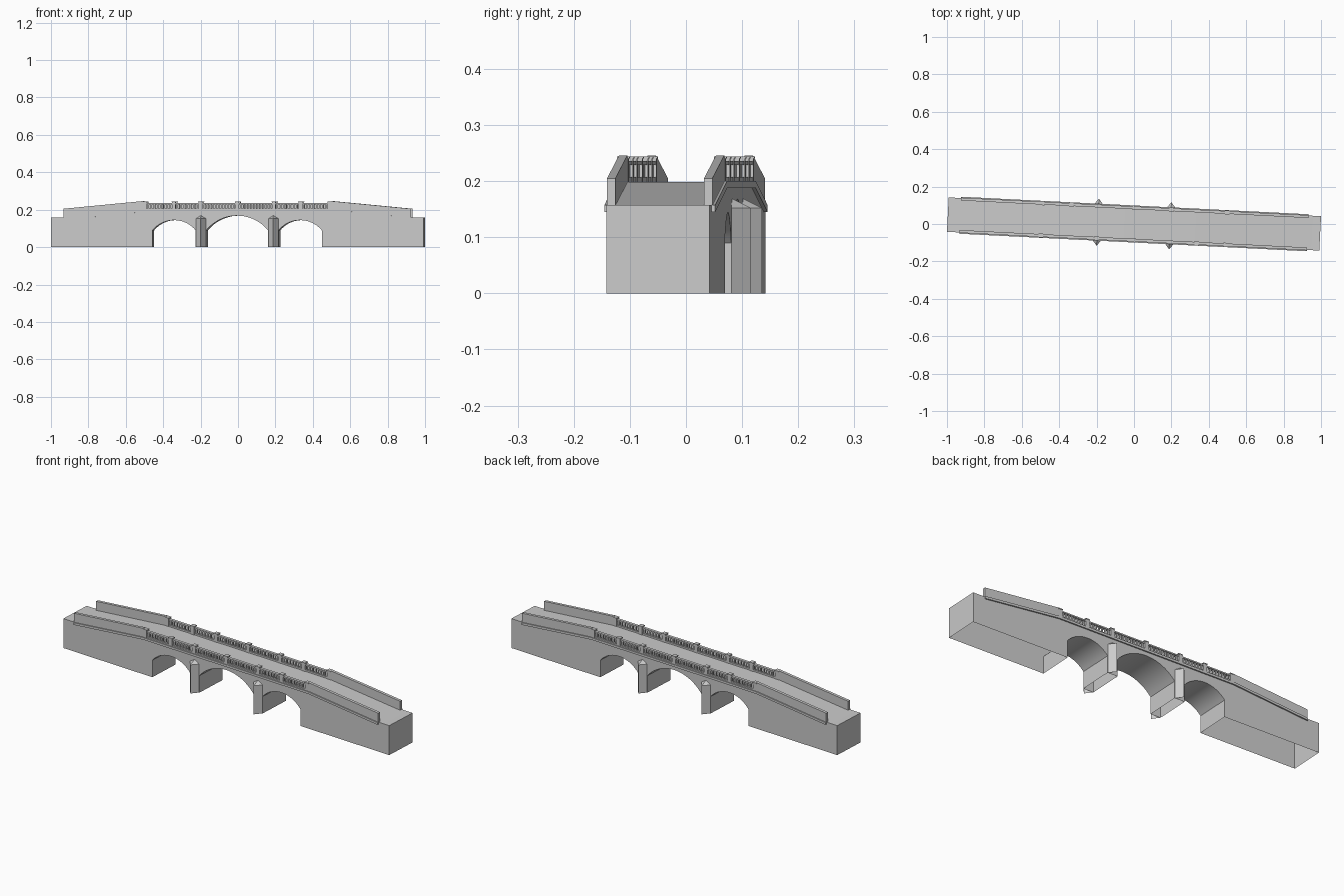
import bpy, bmesh, math
from mathutils import Matrix

if "Cube" in bpy.data.objects:
    bpy.data.objects.remove(bpy.data.objects["Cube"])

ROT = Matrix.Rotation(-0.0503, 4, 'Z')   # the bridge lies slightly askew
L, W = 0.9966, 0.092                     # half length, half width
SPRING = 0.09                            # arch springing height
PIER_X = 0.194
END, CREST = 0.93, 0.505                 # parapet end, start of flat crown

stone = bpy.data.materials.new("grey_stone")
stone.diffuse_color = (0.6, 0.6, 0.6, 1)
stone.use_nodes = True
stone.node_tree.nodes["Principled BSDF"].inputs["Base Color"].default_value = stone.diffuse_color


def finish(name, bm, smooth=False):
    bmesh.ops.recalc_face_normals(bm, faces=bm.faces)
    bm.transform(ROT)
    me = bpy.data.meshes.new(name)
    bm.to_mesh(me)
    bm.free()
    me.materials.append(stone)
    ob = bpy.data.objects.new(name, me)
    bpy.context.collection.objects.link(ob)
    if smooth:
        bpy.ops.object.select_all(action='DESELECT')
        ob.select_set(True)
        bpy.context.view_layer.objects.active = ob
        bpy.ops.object.shade_smooth_by_angle(angle=math.radians(30))
    return ob


def extrude_xz(bm, pts, y0, y1, open_bottom=False):
    """Extrude an x-z outline from y0 to y1."""
    a = [bm.verts.new((x, y0, z)) for x, z in pts]
    b = [bm.verts.new((x, y1, z)) for x, z in pts]
    bm.faces.new(a)
    bm.faces.new(b[::-1])
    n = len(pts)
    for i in range(n):
        j = (i + 1) % n
        if open_bottom and pts[i][1] == 0 and pts[j][1] == 0:
            continue
        bm.faces.new((a[i], b[i], b[j], a[j]))


def box(bm, x, y, z0, z1, sx, sy):
    m = Matrix.Translation((x, y, (z0 + z1) / 2)) @ Matrix.Diagonal((sx, sy, z1 - z0, 1))
    bmesh.ops.create_cube(bm, size=1, matrix=m)


def arch(x0, x1, apex, n=20):
    """Opening outline, segmental arch on straight jambs."""
    c, h, rise = (x0 + x1) / 2, (x1 - x0) / 2, apex - SPRING
    r = (h * h + rise * rise) / (2 * rise)
    t = math.asin(h / r)
    arc = [(c + r * math.sin(-t + 2 * t * i / n),
            apex - r + r * math.cos(-t + 2 * t * i / n)) for i in range(n + 1)]
    return [(x0, 0)] + arc + [(x1, 0)]


# Body: abutments, piers, arches and road deck in one outline
outline = [(-L, 0)]
outline += arch(-0.453, -0.222, 0.144) + arch(-0.165, 0.165, 0.168) + arch(0.222, 0.453, 0.144)
outline += [(L, 0), (L, 0.157), (END, 0.157), (CREST, 0.198),
            (-CREST, 0.198), (-END, 0.157), (-L, 0.157)]
bm = bmesh.new()
extrude_xz(bm, outline, -W, W, open_bottom=True)
finish("bridge_body", bm, smooth=True)

# Pointed cutwaters with sloped caps
for s, side in ((-1, "front"), (1, "back")):
    for px, end in ((-PIER_X, "left"), (PIER_X, "right")):
        bm = bmesh.new()
        plan = [(px - 0.027, s * W), (px, s * (W + 0.034)), (px + 0.027, s * W)]
        lo = [bm.verts.new((x, y, 0)) for x, y in plan]
        hi = [bm.verts.new((x, y, 0.152)) for x, y in plan]
        top = bm.verts.new((px, s * W, 0.169))
        for i in (0, 1):
            bm.faces.new((lo[i], lo[i + 1], hi[i + 1], hi[i]))
            bm.faces.new((hi[i], hi[i + 1], top))
        finish(f"cutwater_{side}_{end}", bm)

posts = [-0.495, -0.339, -0.196, 0, 0.196, 0.339, 0.495]
for s, side in ((-1, "front"), (1, "back")):
    yc = s * 0.0865

    # String course along the edge of the deck
    bm = bmesh.new()
    extrude_xz(bm, [(-END, 0.145), (-CREST, 0.188), (CREST, 0.188), (END, 0.145),
                    (END, 0.157), (CREST, 0.2), (-CREST, 0.2), (-END, 0.157)],
               s * 0.079, s * 0.099)
    finish(f"string_course_{side}", bm)

    # Solid sloping parapets on the approaches
    for e, end in ((-1, "left"), (1, "right")):
        bm = bmesh.new()
        extrude_xz(bm, [(e * END, 0.155), (e * CREST, 0.197),
                        (e * CREST, 0.246), (e * END, 0.205)], s * 0.079, s * 0.094)
        finish(f"parapet_{side}_{end}", bm)

    # Balustrade: base, hand rail, posts and balusters
    bm = bmesh.new()
    box(bm, 0, yc, 0.198, 0.207, 1.0, 0.015)
    box(bm, 0, yc, 0.229, 0.236, 1.0, 0.015)
    finish(f"balustrade_rails_{side}", bm)

    bm = bmesh.new()
    for x in posts:
        box(bm, x, yc, 0.198, 0.240, 0.020, 0.019)
        box(bm, x, yc, 0.240, 0.244, 0.024, 0.022)
    finish(f"balustrade_posts_{side}", bm)

    bm = bmesh.new()
    for a, b in zip(posts, posts[1:]):
        a, b = a + 0.010, b - 0.010
        n = round((b - a) / 0.0165)
        for i in range(n):
            box(bm, a + (b - a) * (i + 0.5) / n, yc, 0.206, 0.230, 0.008, 0.008)
    finish(f"balusters_{side}", bm)
